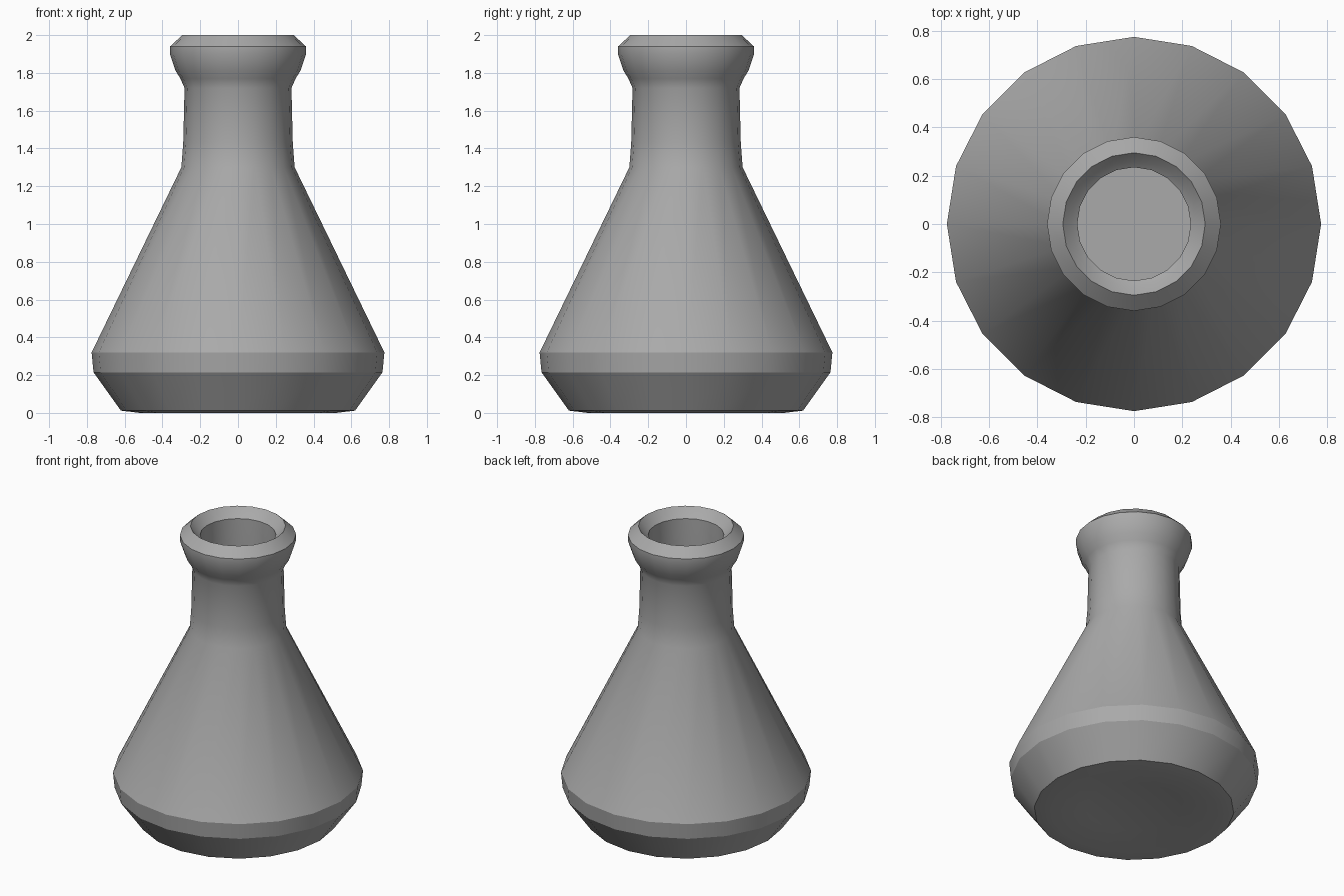
import bpy
import bmesh
import math
from mathutils import Matrix, Vector

SIDES = 20

default_cube = bpy.data.objects.get("Cube")
if default_cube:
    bpy.data.objects.remove(default_cube, do_unlink=True)


def make_material(name, rgb):
    mat = bpy.data.materials.new(name)
    mat.use_nodes = True
    color = (*rgb, 1.0)
    mat.diffuse_color = color
    mat.node_tree.nodes["Principled BSDF"].inputs["Base Color"].default_value = color
    return mat


def lathe(name, profile, material, smooth_angle):
    """Revolve a (radius, height) profile that starts and ends on the axis."""
    bm = bmesh.new()
    verts = [bm.verts.new((r, 0, z)) for r, z in profile]
    edges = [bm.edges.new(pair) for pair in zip(verts, verts[1:])]
    bmesh.ops.spin(bm, geom=verts + edges, cent=(0, 0, 0), axis=(0, 0, 1),
                   angle=math.tau, steps=SIDES, use_merge=True)
    bmesh.ops.remove_doubles(bm, verts=bm.verts, dist=0.0005)
    bmesh.ops.recalc_face_normals(bm, faces=bm.faces)
    mesh = bpy.data.meshes.new(name)
    bm.to_mesh(mesh)
    bm.free()
    mesh.materials.append(material)
    obj = bpy.data.objects.new(name, mesh)
    bpy.context.collection.objects.link(obj)
    bpy.ops.object.select_all(action="DESELECT")
    obj.select_set(True)
    bpy.context.view_layer.objects.active = obj
    bpy.ops.object.shade_smooth_by_angle(angle=math.radians(smooth_angle))
    return obj


# Hollow underside, foot and conical body
base = [(0, 0.05), (0.3, 0.035), (0.52, 0), (0.62, 0.012)]
body = [(0.765, 0.215), (0.775, 0.32), (0.30, 1.30)]
# Neck and flared lip
neck = [(0.29, 1.43), (0.283, 1.72), (0.305, 1.77)]
lip = [(0.33, 1.81), (0.36, 1.90), (0.36, 1.94), (0.295, 2.0)]
# Mouth and inner wall down to the floor
mouth = [(0.26, 1.96), (0.235, 1.94), (0.235, 1.72)]
inside = [(0.25, 1.30), (0.72, 0.32), (0.71, 0.23), (0.58, 0.07), (0, 0.07)]

grey = make_material("grey", (0.4, 0.4, 0.4))
lathe("flask", base + body + neck + lip + mouth + inside, grey, 28)
